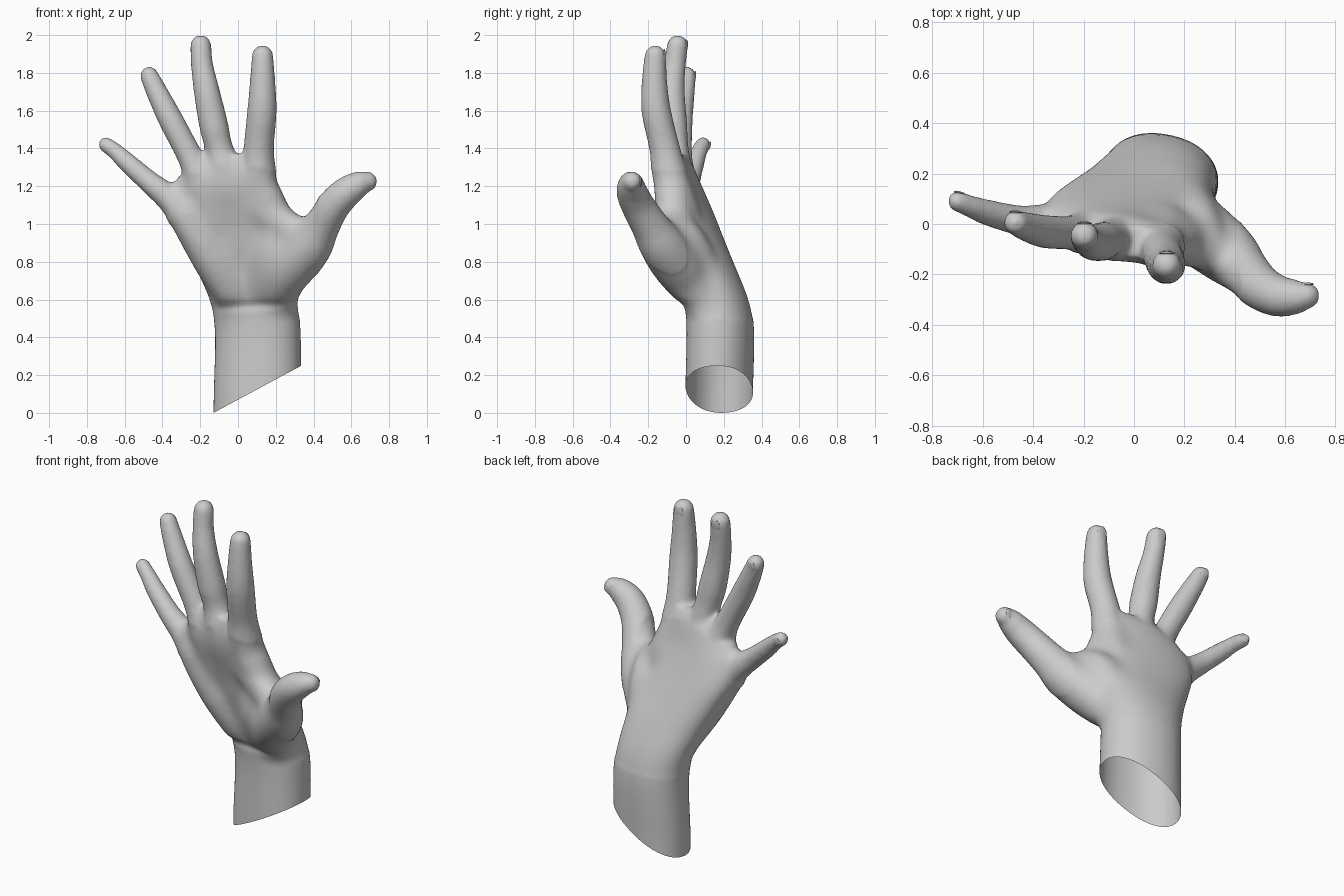
import bpy, bmesh, math
from mathutils import Vector

if "Cube" in bpy.data.objects:
    bpy.data.objects.remove(bpy.data.objects["Cube"])

SEG = 28


def ring_loft(bm, rings):
    """Skin a list of point rings into a closed tube."""
    vs = [[bm.verts.new(p) for p in r] for r in rings]
    n = len(vs[0])
    for a, b in zip(vs, vs[1:]):
        for i in range(n):
            j = (i + 1) % n
            bm.faces.new((a[i], a[j], b[j], b[i]))
    bm.faces.new(vs[0][::-1])
    bm.faces.new(vs[-1])


def spline(pts, steps=6):
    """Catmull-Rom through tuples of any length."""
    p = [pts[0]] + list(pts) + [pts[-1]]
    out = []
    for k in range(1, len(p) - 2):
        for s in range(steps):
            t = s / steps
            out.append([0.5 * (2 * b + (c - a) * t + (2 * a - 5 * b + 4 * c - d) * t * t
                               + (3 * b - a - 3 * c + d) * t ** 3)
                        for a, b, c, d in zip(p[k - 1], p[k], p[k + 1], p[k + 2])])
    out.append(list(pts[-1]))
    return out


def frame(t):
    u = t.cross(Vector((0, 1, 0))).normalized()
    return u, u.cross(t).normalized()


def tube(bm, pts):
    """Round-ended tube through (x, y, z, radius) points."""
    s = spline(pts)
    pos = [Vector(q[:3]) for q in s]
    tan = [(pos[min(i + 1, len(s) - 1)] - pos[max(i - 1, 0)]).normalized() for i in range(len(s))]
    st = [(p, t, q[3]) for p, t, q in zip(pos, tan, s)]
    angs = [math.radians(a) for a in (20, 40, 60, 75, 85)]

    def cap(e, sign):
        p, t, r = e
        return [(p + t * sign * r * math.sin(a), t, r * math.cos(a)) for a in angs]
    st = cap(st[0], -1)[::-1] + st + cap(st[-1], 1)
    rings = []
    for p, t, r in st:
        u, w = frame(t)
        rings.append([p + (u * math.cos(a) + w * math.sin(a)) * r
                      for a in (2 * math.pi * i / SEG for i in range(SEG))])
    ring_loft(bm, rings)


def to_object(bm, name):
    bmesh.ops.recalc_face_normals(bm, faces=bm.faces)
    me = bpy.data.meshes.new(name)
    bm.to_mesh(me)
    bm.free()
    ob = bpy.data.objects.new(name, me)
    bpy.context.collection.objects.link(ob)
    return ob


# Digit centre lines: x, y, z, radius
digits = {
    "index": [(.12, -.03, 1.05, .11), (.108, -.085, 1.25, .098), (.11, -.113, 1.4, .081),
              (.127, -.158, 1.6, .078), (.13, -.167, 1.76, .067), (.13, -.163, 1.89, .057)],
    "middle": [(0, -.02, 1.05, .11), (-.06, -.055, 1.25, .1), (-.10, -.06, 1.4, .074),
               (-.128, -.07, 1.52, .077), (-.165, -.075, 1.7, .069), (-.19, -.06, 1.84, .059),
               (-.197, -.045, 1.945, .056)],
    "ring": [(-.11, .005, 1.02, .11), (-.19, -.03, 1.22, .095), (-.25, -.035, 1.35, .069),
             (-.355, -.03, 1.55, .066), (-.43, -.01, 1.7, .057), (-.47, .005, 1.785, .049)],
    "little": [(-.27, -.005, 1.05, .1), (-.36, .005, 1.135, .075), (-.46, .015, 1.215, .06),
               (-.58, .045, 1.32, .052), (-.65, .07, 1.385, .044), (-.70, .09, 1.42, .041)],
    "thumb": [(.2, .1, .6, .115), (.23, .01, .71, .13), (.3, -.06, .8, .136), (.38, -.13, .89, .123),
              (.44, -.19, .99, .1), (.5, -.25, 1.09, .09), (.57, -.285, 1.165, .083),
              (.64, -.29, 1.21, .07), (.685, -.285, 1.225, .053)],
}
# Outer palm pad, inner thumb pad, thumb web (front and back)
pads = [
    [(-.03, .08, .66, .115), (-.13, .035, .82, .118), (-.23, .005, .98, .108), (-.29, 0, 1.06, .095)],
    [(.14, .06, .69, .13), (.19, -.02, .84, .13), (.2, -.055, 1, .1), (.14, -.075, 1.15, .1)],
    [(.1, -.06, 1.1, .1), (.27, -.1, .985, .085), (.4, -.15, .93, .08)],
    [(.2, .08, .75, .11), (.25, 0, .92, .1), (.3, -.07, .99, .065)],
]
bm = bmesh.new()
for pts in list(digits.values()) + pads:
    tube(bm, pts)

# Wrist and palm sections: z, centre x, centre y, half width, half depth, tilt
sections = [(-.12, .102, .175, .235, .175, -.2), (.1, .104, .175, .234, .175, -.2),
            (.42, .105, .182, .228, .175, -.2), (.58, .085, .165, .234, .17, -.15),
            (.75, .04, .115, .26, .155, -.12), (.9, -.01, .06, .285, .14, -.2),
            (1.05, -.06, .01, .3, .125, -.22), (1.2, -.075, -.035, .28, .107, -.2),
            (1.3, -.035, -.055, .225, .09, -.15), (1.37, -.01, -.07, .18, .06, -.1)]
rings = []
for z, cx, cy, a, b, tilt in spline(sections):
    ring = []
    for i in range(40):
        th = 2 * math.pi * i / 40
        c, s = math.cos(th), math.sin(th)
        px = a * math.copysign(abs(c) ** .92, c)
        py = b * math.copysign(abs(s) ** .92, s)
        ring.append((cx + px * math.cos(tilt) - py * math.sin(tilt),
                     cy + px * math.sin(tilt) + py * math.cos(tilt), z))
    rings.append(ring)
ring_loft(bm, rings)

# Fuse all parts into one skin
hand = to_object(bm, "hand")
m = hand.modifiers.new("fuse", 'REMESH')
m.mode = 'VOXEL'
m.voxel_size = .013
m = hand.modifiers.new("soften", 'SMOOTH')
m.factor = .5
m.iterations = 8
dg = bpy.context.evaluated_depsgraph_get()
fused = bpy.data.meshes.new_from_object(hand.evaluated_get(dg))
hand.modifiers.clear()

# Blend the palm pads, sink the palm and wrist crease, cut the bottom open
bm = bmesh.new()
bm.from_mesh(fused)
palm = [v for v in bm.verts if .5 < v.co.z < 1.32 - .25 * abs(v.co.x) and -.36 < v.co.x < .42]
for _ in range(35):
    bmesh.ops.smooth_vert(bm, verts=palm, factor=.5, use_axis_x=True, use_axis_y=True, use_axis_z=True)
bm.normal_update()
for v in bm.verts:
    if v.normal.y < 0:
        k = min(1, -v.normal.y * 1.5)
        d2 = (v.co.x + .03) ** 2 + (v.co.z - 1.02) ** 2
        v.co.y += k * .018 * math.exp(-d2 / .02)
        v.co.y += k * .01 * math.exp(-((v.co.z - .565 - .05 * v.co.x) / .025) ** 2)
bmesh.ops.bisect_plane(bm, geom=bm.verts[:] + bm.edges[:] + bm.faces[:], dist=1e-5,
                       plane_co=(-.13, 0, 0), plane_no=(-.25, 0, .465), clear_inner=True)
bm.to_mesh(hand.data)
bm.free()

# Fingernails set into the back of each tip
for name, pts in digits.items():
    tip, prev = Vector(pts[-1][:3]), Vector(pts[-2][:3])
    r = pts[-1][3]
    t = (tip - prev).normalized()
    u, w = frame(t)
    if w.y < 0:
        w = -w
    nb = bmesh.new()
    bmesh.ops.create_uvsphere(nb, u_segments=16, v_segments=8, radius=1)
    c = tip + w * r * .82 - t * r * .05
    for v in nb.verts:
        x, y, z = v.co
        v.co = c + u * (x * r * .55) + t * (y * r * .7) + w * (z * r * .16)
    to_object(nb, name + "_nail")

for ob in bpy.context.view_layer.objects:
    ob.select_set(True)
bpy.context.view_layer.objects.active = hand
bpy.ops.object.shade_smooth_by_angle(angle=math.radians(40))
